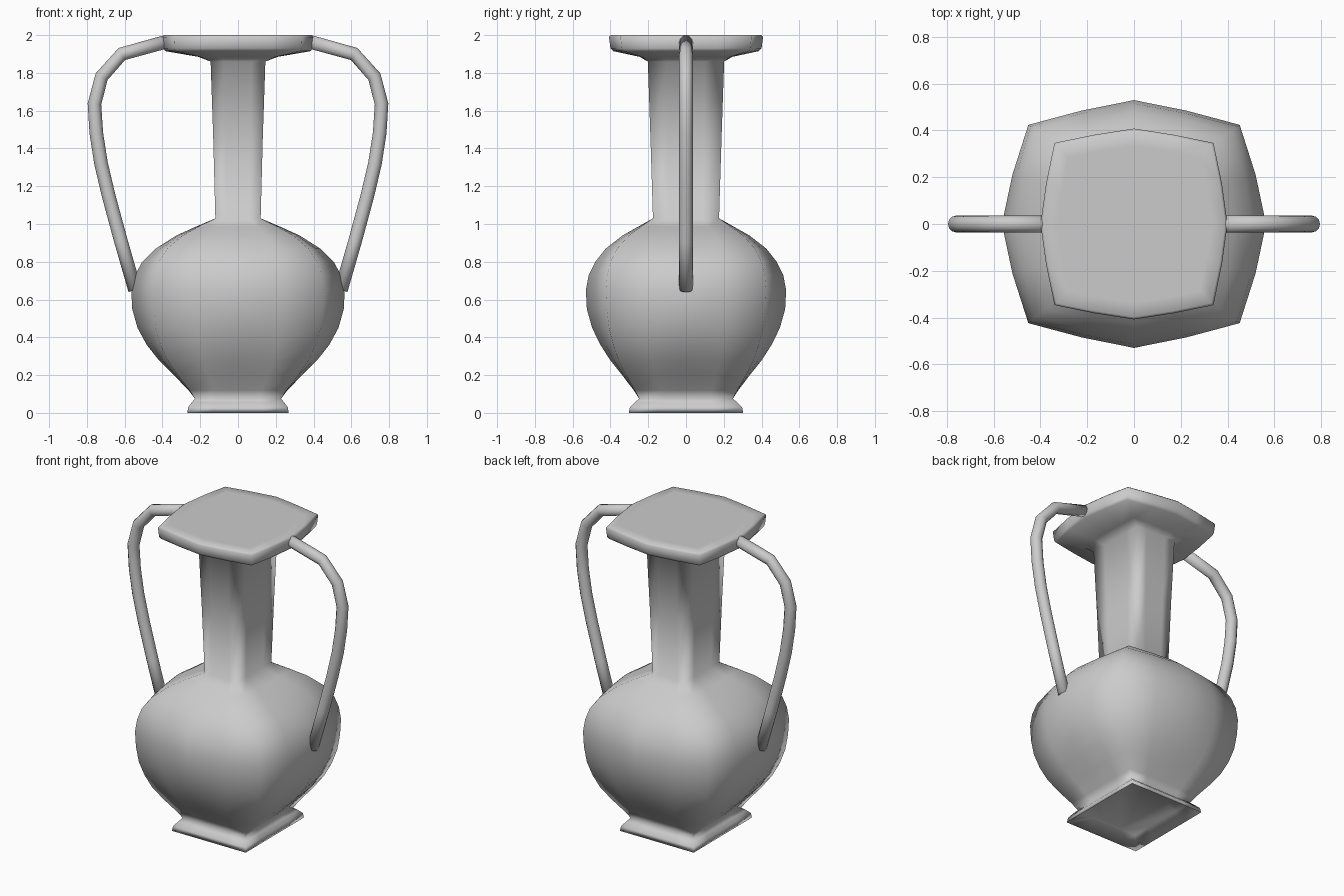
import bpy
import bmesh
from mathutils import Vector

if "Cube" in bpy.data.objects:
    bpy.data.objects.remove(bpy.data.objects["Cube"])

# Cross-sections from bottom up: z, half width x, half depth y (at side middles),
# and how far the corners are drawn in (1 = plain rectangle)
RINGS = [
    (0.065, 0.215, 0.245, 1.0), (0.0, 0.268, 0.303, 1.0), (0.03, 0.264, 0.297, 1.0),
    (0.055, 0.245, 0.272, 1.0), (0.075, 0.228, 0.248, 1.0), (0.12, 0.262, 0.277, 0.98),
    (0.20, 0.34, 0.338, 0.94), (0.28, 0.42, 0.402, 0.89), (0.36, 0.483, 0.453, 0.85),
    (0.45, 0.532, 0.497, 0.82), (0.55, 0.56, 0.525, 0.80), (0.65, 0.565, 0.53, 0.80),
    (0.73, 0.545, 0.515, 0.81), (0.80, 0.507, 0.48, 0.83), (0.87, 0.435, 0.425, 0.86),
    (0.94, 0.325, 0.335, 0.90), (0.985, 0.225, 0.255, 0.94), (1.03, 0.12, 0.175, 1.0),
    (1.45, 0.131, 0.188, 1.0), (1.86, 0.145, 0.202, 1.0), (1.885, 0.21, 0.245, 0.95),
    (1.915, 0.385, 0.385, 0.86), (1.93, 0.395, 0.40, 0.85), (1.99, 0.40, 0.408, 0.85),
    (2.0, 0.39, 0.398, 0.85), (2.0, 0.33, 0.335, 0.85),
]
HANDLE = [(0.38, 1.965), (0.615, 1.90), (0.722, 1.78), (0.76, 1.635), (0.75, 1.48),
          (0.725, 1.32), (0.685, 1.15), (0.62, 0.91), (0.545, 0.65)]


def finish(bm, name):
    bmesh.ops.recalc_face_normals(bm, faces=bm.faces)
    for f in bm.faces:
        f.smooth = True
    mesh = bpy.data.meshes.new(name)
    bm.to_mesh(mesh)
    bm.free()
    obj = bpy.data.objects.new(name, mesh)
    bpy.context.collection.objects.link(obj)
    return obj


def section(z, w, d, k):
    """Sixteen points round a square section with bowed sides."""
    cx, cy = w * k, d * k
    qx = cx + (w - cx) * 0.6
    qy = cy + (d - cy) * 0.57
    quarter = [(w, 0), (qx, cy / 2), (cx, cy), (cx / 2, qy)]
    turn = [(0, d), (-cx / 2, qy), (-cx, cy), (-qx, cy / 2)]
    half = quarter + turn
    return [Vector((x, y, z)) for x, y in half + [(-x, -y) for x, y in half]]


def loft(bm, sections):
    rings = [[bm.verts.new(p) for p in s] for s in sections]
    for a, b in zip(rings, rings[1:]):
        n = len(a)
        for i in range(n):
            j = (i + 1) % n
            bm.faces.new((a[i], a[j], b[j], b[i]))
    bm.faces.new(rings[0][::-1])
    bm.faces.new(rings[-1])


# Foot, belly, neck and lip in one skin
bm = bmesh.new()
loft(bm, [section(*r) for r in RINGS])
finish(bm, "vase_body")


# Handles: round tube swept along a bent path
def handle(name, side):
    import math
    pts = [Vector((x, 0, z)) for x, z in HANDLE]
    rings = []
    for i, p in enumerate(pts):
        t = (pts[min(i + 1, len(pts) - 1)] - pts[max(i - 1, 0)]).normalized()
        n = Vector((t.z, 0, -t.x))
        ring = []
        for s in range(12):
            a = math.tau * s / 12
            v = p + 0.036 * (n * math.cos(a) + Vector((0, 1, 0)) * math.sin(a))
            ring.append(Vector((v.x * side, v.y, v.z)))
        rings.append(ring)
    b = bmesh.new()
    loft(b, rings)
    finish(b, name)


handle("right_handle", 1)
handle("left_handle", -1)
